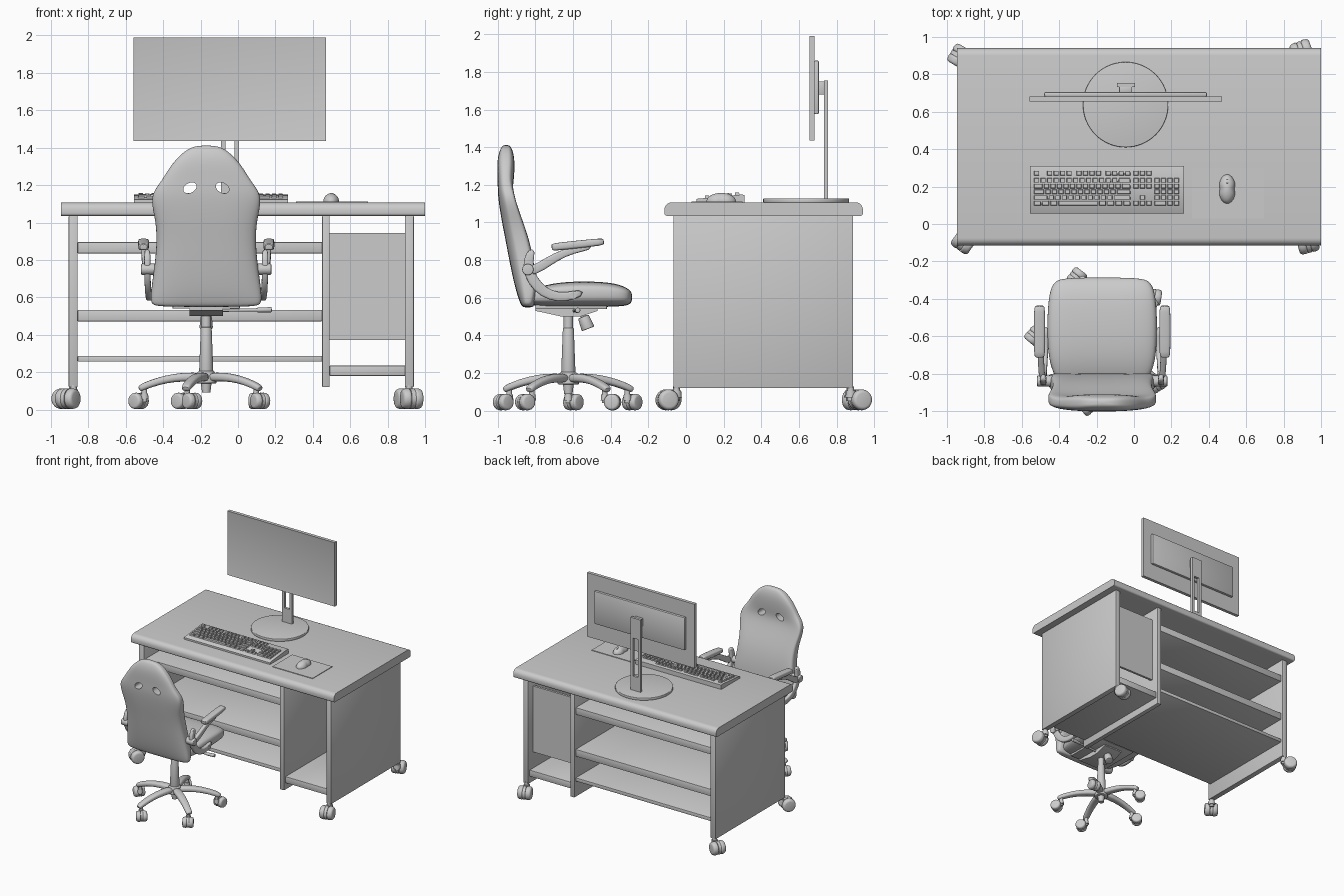
import bpy, bmesh, math
from mathutils import Matrix, Vector

if "Cube" in bpy.data.objects:
    bpy.data.objects.remove(bpy.data.objects["Cube"])


def finish(name, bm):
    bmesh.ops.recalc_face_normals(bm, faces=bm.faces)
    me = bpy.data.meshes.new(name)
    bm.to_mesh(me)
    bm.free()
    ob = bpy.data.objects.new(name, me)
    bpy.context.collection.objects.link(ob)
    return ob


def add_cube(bm, x0, x1, y0, y1, z0, z1):
    m = Matrix.Translation(((x0 + x1) / 2, (y0 + y1) / 2, (z0 + z1) / 2))
    return bmesh.ops.create_cube(bm, size=1, matrix=m @ Matrix.Diagonal((x1 - x0, y1 - y0, z1 - z0, 1)))


def box(name, x0, x1, y0, y1, z0, z1, bev=0.0, seg=2):
    bm = bmesh.new()
    add_cube(bm, x0, x1, y0, y1, z0, z1)
    if bev:
        bmesh.ops.bevel(bm, geom=bm.edges[:], offset=bev, segments=seg, profile=0.5, affect='EDGES')
    return finish(name, bm)


def cyl(name, a, b, r1, r2=None, bev=0.0, seg=32):
    """Cylinder or cone between two points."""
    a, b = Vector(a), Vector(b)
    m = Matrix.Translation((a + b) / 2) @ (b - a).to_track_quat('Z', 'Y').to_matrix().to_4x4()
    bm = bmesh.new()
    bmesh.ops.create_cone(bm, cap_ends=True, segments=seg, radius1=r1, radius2=r1 if r2 is None else r2,
                          depth=(b - a).length, matrix=m)
    if bev:
        rims = [e for e in bm.edges if any(len(f.verts) > 4 for f in e.link_faces)]
        bmesh.ops.bevel(bm, geom=rims, offset=bev, segments=3, profile=0.5, affect='EDGES')
    return finish(name, bm)


def prism(name, profile, x0, x1):
    """Extrude a (y, z) profile along x."""
    return loft(name, [[(x, y, z) for y, z in profile] for x in (x0, x1)])


def loft(name, rings, sub=0):
    bm = bmesh.new()
    vs = [[bm.verts.new(p) for p in r] for r in rings]
    n = len(vs[0])
    for a, b in zip(vs, vs[1:]):
        for i in range(n):
            bm.faces.new((a[i], a[(i + 1) % n], b[(i + 1) % n], b[i]))
    bm.faces.new(vs[0])
    bm.faces.new(vs[-1])
    ob = finish(name, bm)
    if sub:
        ob.modifiers.new("smooth", 'SUBSURF').levels = sub
    return ob


def super_ring(n, e):
    out = []
    for i in range(n):
        a = 2 * math.pi * (i + 0.5) / n
        c, s = math.cos(a), math.sin(a)
        out.append((math.copysign(abs(c) ** e, c), math.copysign(abs(s) ** e, s)))
    return out


def bar(name, pts, half_w, half_t, mat=Matrix(), e=0.5):
    """Rounded bar along (x, y, z) points lying near a yz plane, with taper lists."""
    pts = [Vector(p) for p in pts]
    rings = []
    for i, p in enumerate(pts):
        t = pts[min(i + 1, len(pts) - 1)] - pts[max(i - 1, 0)]
        nrm = Vector((0, -t.z, t.y)).normalized()
        rings.append([mat @ (p + Vector((half_w[i] * u, 0, 0)) + nrm * half_t[i] * v) for u, v in super_ring(12, e)])
    return loft(name, rings, 1)


def caster(name, sx, sy, ang, r, top):
    """Twin-wheel caster trailing from its stem along ang."""
    d = Vector((math.cos(ang), math.sin(ang), 0))
    ax = Vector((-d.y, d.x, 0))
    c = Vector((sx, sy, r)) + d * r * 0.9
    for s, side in ((-1, "a"), (1, "b")):
        cyl(f"{name}_wheel_{side}", c + ax * s * 0.18 * r, c + ax * s * 0.95 * r, r, r * 0.88, r * 0.25, 28)
    cyl(name + "_hood", c - ax * 0.2 * r, c + ax * 0.2 * r, r * 0.93)
    cyl(name + "_stem", (sx, sy, r * 0.9), (sx, sy, top), r * 0.32)
    cyl(name + "_collar", (sx, sy, r * 1.2), (sx, sy, r * 1.85), r * 0.48, r * 0.42)


# Desk
prof = []
for cy, cz, r, a0 in ((0.90, 1.067, 0.04, 0), (-0.075, 1.067, 0.04, 90), (-0.10, 1.05, 0.015, 180), (0.925, 1.05, 0.015, 270)):
    prof += [(cy + r * math.cos(math.radians(a0 + k * 18)), cz + r * math.sin(math.radians(a0 + k * 18))) for k in range(6)]
prism("desktop", prof, -0.947, 1.0)
for nm, x0, x1 in (("left", -0.905, -0.857), ("middle", 0.45, 0.49), ("right", 0.893, 0.94)):
    box(nm + "_side_panel", x0, x1, -0.067, 0.888, 0.12, 1.036, 0.004)
for i, (z0, z1) in enumerate(((0.835, 0.895), (0.472, 0.533), (0.256, 0.286))):
    box(f"shelf_{i}", -0.857, 0.45, -0.04, 0.87, z0, z1, 0.003)
box("cabinet_floor", 0.49, 0.893, -0.05, 0.87, 0.18, 0.235, 0.003)
box("cabinet_back_panel", 0.49, 0.893, 0.80, 0.82, 0.373, 0.945)
for i, (x, y, a) in enumerate(((-0.88, -0.05, 235), (0.915, -0.05, 285), (-0.885, 0.87, 150), (0.915, 0.875, 110))):
    caster(f"desk_caster_{i}", x, y, math.radians(a), 0.058, 0.13)

# Monitor
bm = bmesh.new()
add_cube(bm, -0.56, 0.47, 0.655, 0.683, 1.435, 1.99)
bm.normal_update()
front = [f for f in bm.faces if f.normal.y < -0.9]
bmesh.ops.inset_region(bm, faces=front, thickness=0.027, depth=0)
bmesh.ops.translate(bm, verts=front[0].verts[:], vec=(0, 0.005, 0))
finish("monitor_screen", bm)
box("monitor_rear_housing", -0.48, 0.39, 0.68, 0.706, 1.575, 1.86, 0.008)
box("monitor_mount", -0.08, -0.01, 0.70, 0.738, 1.68, 1.75, 0.004)
for nm, x0, x1, z0, z1 in (("left", -0.092, -0.067, 1.12, 1.755), ("right", -0.02, 0.005, 1.12, 1.755),
                           ("top", -0.067, -0.02, 1.58, 1.755), ("bottom", -0.067, -0.02, 1.12, 1.25)):
    box("stand_column_" + nm, x0, x1, 0.733, 0.755, z0, z1)
cyl("stand_base", (-0.045, 0.638, 1.105), (-0.045, 0.638, 1.128), 0.228, None, 0.005, 64)

# Keyboard
prism("keyboard_body", [(0.055, 1.105), (0.31, 1.105), (0.31, 1.145), (0.30, 1.149), (0.06, 1.126), (0.055, 1.122)], -0.555, 0.268)
rows = ([1, -1, 1, 1, 1, 1, -.5, 1, 1, 1, 1, -.5, 1, 1, 1, 1, -.25, 1, 1, 1],
        [1] * 13 + [2, -.25, 1, 1, 1, -.25, 1, 1, 1, 1],
        [1.5] + [1] * 12 + [1.5, -.25, 1, 1, 1, -.25, 1, 1, 1, 1],
        [1.75] + [1] * 11 + [2.25, -3.5, 1, 1, 1, 1],
        [2.25] + [1] * 10 + [2.75, -1.25, 1, -1.25, 1, 1, 1, 1],
        [1.25] * 3 + [6.25] + [1.25] * 4 + [-.25, 1, 1, 1, -.25, 2, 1, 1])
bm = bmesh.new()
u = 0.0348
for r, row in enumerate(rows):
    y = 0.272 - 0.0305 * r - (0.008 if r else 0)
    z = 1.126 + (y - 0.06) * 0.096
    x = -0.538
    for w in row:
        if w > 0:
            vs = add_cube(bm, x + 0.003, x + w * u - 0.003, y - 0.0125, y + 0.0125, z - 0.006, z + 0.012)["verts"]
            for v in vs:
                if v.co.z > z:
                    v.co.x += 0.003 if v.co.x < x + w * u / 2 else -0.003
                    v.co.y += 0.002 if v.co.y < y else -0.002
        x += abs(w) * u
finish("keyboard_keys", bm)

# Mouse and pad
box("mouse_pad", 0.31, 0.695, 0.03, 0.30, 1.105, 1.112)
bm = bmesh.new()
bmesh.ops.create_uvsphere(bm, u_segments=32, v_segments=20, radius=1)
for v in bm.verts:
    waist = 1 - 0.15 * math.exp(-(v.co.y * 4) ** 2)
    v.co = (0.498 + 0.046 * v.co.x * waist, 0.187 + 0.078 * v.co.y, 1.112 + max(v.co.z, 0) * 0.045)
bmesh.ops.remove_doubles(bm, verts=bm.verts, dist=1e-5)
finish("mouse_body", bm)
cyl("mouse_wheel", (0.494, 0.225, 1.143), (0.502, 0.225, 1.143), 0.013)

# Chair base
CX, CY = -0.17, -0.625
for k in range(5):
    a = math.radians(108 + 72 * k)
    m = Matrix.Translation((CX, CY, 0)) @ Matrix.Rotation(a - math.pi / 2, 4, 'Z')
    bar(f"chair_leg_{k}", [(0, 0.01, 0.172), (0, 0.12, 0.176), (0, 0.22, 0.162), (0, 0.30, 0.137), (0, 0.345, 0.118), (0, 0.36, 0.108)],
        [0.034, 0.033, 0.03, 0.028, 0.026, 0.02], [0.026, 0.024, 0.021, 0.02, 0.019, 0.014], m, 0.7)
    caster(f"chair_caster_{k}", CX + 0.33 * math.cos(a), CY + 0.33 * math.sin(a), a + (0.6, -0.7, 1.0, -0.4, 0.8)[k], 0.046, 0.125)
cyl("base_hub", (CX, CY, 0.14), (CX, CY, 0.205), 0.058, 0.045, 0.008)
cyl("hub_tip", (CX, CY, 0.09), (CX, CY, 0.15), 0.022, 0.03)
cyl("gas_lift_cover", (CX, CY, 0.2), (CX, CY, 0.44), 0.038, 0.029, 0.004)
cyl("gas_lift_rod", (CX, CY, 0.43), (CX, CY, 0.53), 0.025)

# Seat mechanism
prism("tilt_box", [(-0.75, 0.52), (-0.66, 0.50), (-0.56, 0.50), (-0.47, 0.53), (-0.47, 0.56), (-0.80, 0.56), (-0.80, 0.53)], CX - 0.09, CX + 0.09)
box("seat_plate", CX - 0.18, CX + 0.18, -0.80, -0.42, 0.54, 0.565, 0.004)
cyl("tension_knob", (CX, -0.52, 0.435), (CX, -0.545, 0.50), 0.036, 0.03, 0.006)
cyl("tension_rod", (CX, -0.54, 0.49), (CX, -0.56, 0.54), 0.016)
cyl("height_lever", (CX, -0.60, 0.53), (0.12, -0.58, 0.532), 0.008)
cyl("height_lever_grip", (0.10, -0.58, 0.532), (0.18, -0.575, 0.534), 0.012, 0.014, 0.004)

# Seat cushion: (y, half width, bottom z, top z)
rings = []
for y, w, z0, z1 in ((-0.86, 0.20, 0.575, 0.62), (-0.83, 0.25, 0.56, 0.645), (-0.74, 0.285, 0.55, 0.68), (-0.62, 0.295, 0.55, 0.695),
                     (-0.48, 0.295, 0.55, 0.695), (-0.37, 0.285, 0.553, 0.685), (-0.31, 0.262, 0.558, 0.66), (-0.285, 0.21, 0.575, 0.635)):
    rings.append([(CX + w * p, y, (z0 + z1) / 2 + q * (z1 - z0) / 2 + (0.012 * abs(p) ** 3 - 0.008 if q > 0 else 0))
                  for p, q in super_ring(24, 0.6)])
loft("seat_cushion", rings, 2)

# Backrest: (z, half width, rear y, front y), with side bolsters
rings = []
for z, w, y0, y1 in ((0.548, 0.27, -0.865, -0.815), (0.565, 0.30, -0.88, -0.80), (0.65, 0.295, -0.905, -0.79), (0.78, 0.275, -0.933, -0.80),
                     (0.90, 0.265, -0.955, -0.825), (1.00, 0.27, -0.975, -0.86), (1.09, 0.292, -0.99, -0.895), (1.16, 0.29, -0.998, -0.915),
                     (1.22, 0.24, -1.0, -0.915), (1.29, 0.20, -1.003, -0.91), (1.35, 0.152, -1.0, -0.912), (1.395, 0.098, -0.985, -0.925),
                     (1.412, 0.045, -0.97, -0.94)):
    b = 0.03 if 0.6 < z < 1.2 else 0.0
    rings.append([(CX + w * p, (y0 + y1) / 2 + q * (y1 - y0) / 2 + b * (abs(p) ** 3 - 0.3) * (1 if q > 0 else 0.3), z)
                  for p, q in super_ring(28, 0.6)])
back = loft("backrest", rings, 2)
cutters = []
for s in (-1, 1):
    hole = cyl("hole_cutter", (0, -0.15, 0), (0, 0.15, 0), 1, None, 0, 24)
    hole.data.transform(Matrix.Translation((CX + s * 0.087, -0.95, 1.185)) @ Matrix.Rotation(s * 0.5, 4, 'Y')
                        @ Matrix.Diagonal((0.038, 1, 0.026, 1)))
    hole.hide_render = True
    mod = back.modifiers.new("hole", 'BOOLEAN')
    mod.operation, mod.object, mod.solver = 'DIFFERENCE', hole, 'EXACT'
    cutters.append(hole)

# Armrests
for s, side in ((-1, "left"), (1, "right")):
    X = lambda o: CX + s * o
    bar(side + "_arm_pad", [(X(0.335), y, z) for y, z in ((-0.715, 0.868), (-0.70, 0.87), (-0.57, 0.884), (-0.45, 0.897), (-0.435, 0.899))],
        [0.024, 0.03, 0.031, 0.03, 0.024], [0.016, 0.021, 0.021, 0.02, 0.014])
    bar(side + "_arm_support", [(X(0.33), -0.50, 0.868), (X(0.33), -0.60, 0.855), (X(0.33), -0.69, 0.82), (X(0.325), -0.77, 0.765), (X(0.32), -0.84, 0.735)],
        [0.017] * 5, [0.012, 0.019, 0.023, 0.026, 0.026])
    bar(side + "_arm_bracket", [(X(0.315), -0.815, 0.86), (X(0.315), -0.84, 0.80), (X(0.315), -0.835, 0.73), (X(0.312), -0.79, 0.655),
                                (X(0.308), -0.72, 0.61), (X(0.303), -0.64, 0.60), (X(0.30), -0.545, 0.63)],
        [0.017] * 7, [0.018, 0.028, 0.03, 0.03, 0.027, 0.025, 0.02])
    cyl(side + "_arm_pivot", (X(0.24), -0.84, 0.75), (X(0.348), -0.84, 0.75), 0.03, None, 0.006)
    cyl(side + "_seat_bolt", (X(0.24), -0.60, 0.61), (X(0.32), -0.60, 0.61), 0.018)

# Bake modifiers, drop cutters, shade smooth with sharp edges kept
bpy.ops.object.select_all(action='SELECT')
bpy.context.view_layer.objects.active = back
bpy.ops.object.convert(target='MESH')
for c in cutters:
    bpy.data.objects.remove(c)
bpy.ops.object.shade_smooth_by_angle(angle=math.radians(38))
